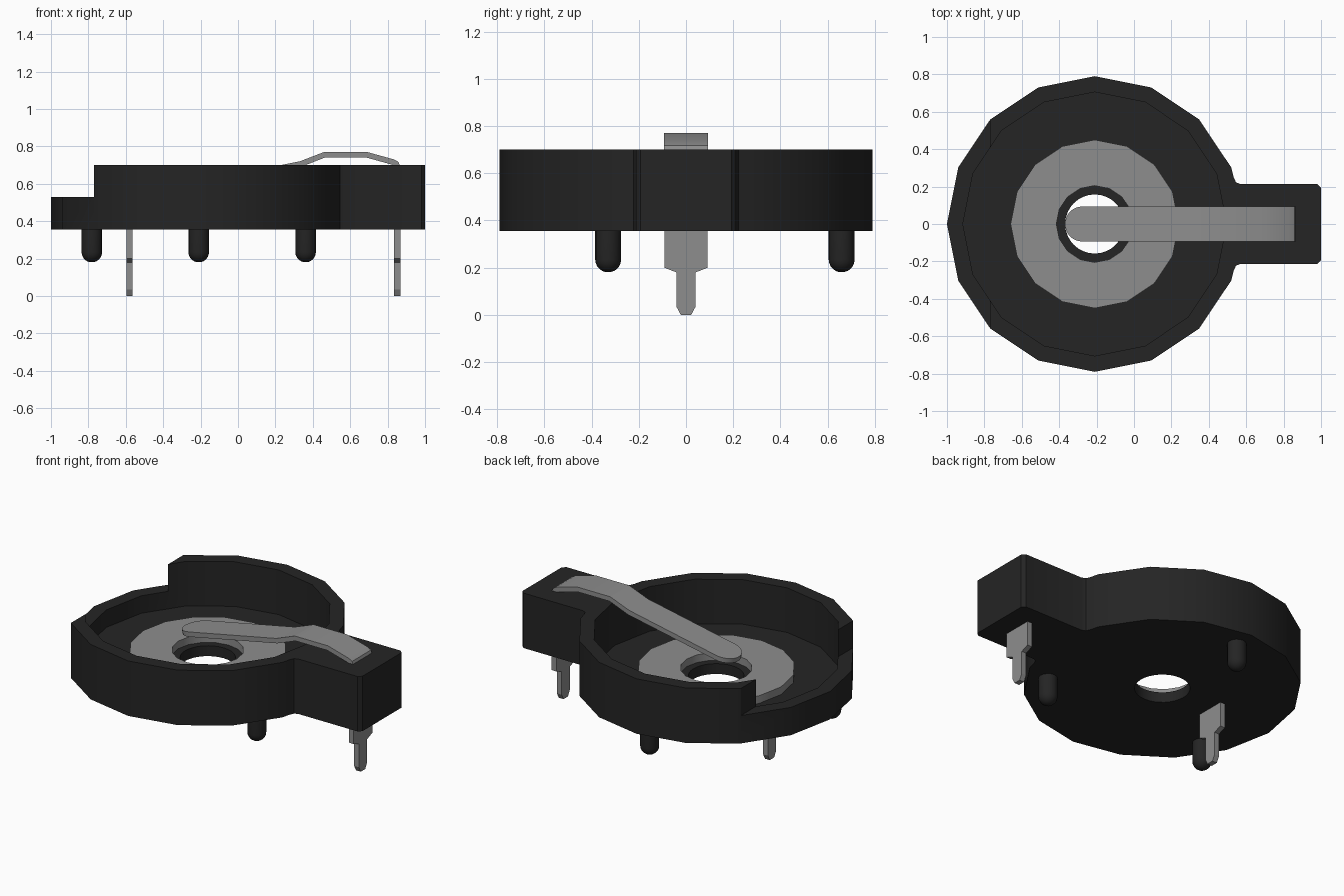
import bpy, bmesh, math

cube = bpy.data.objects.get("Cube")
if cube:
    bpy.data.objects.remove(cube, do_unlink=True)

CX = -0.21            # centre of the round cup
BOTTOM, TOP = 0.355, 0.70
FLOOR = 0.42


def material(name, value, rough):
    m = bpy.data.materials.new(name)
    m.use_nodes = True
    col = (value, value, value, 1)
    m.diffuse_color = col
    bsdf = m.node_tree.nodes["Principled BSDF"]
    bsdf.inputs["Base Color"].default_value = col
    bsdf.inputs["Roughness"].default_value = rough
    return m


black = material("black plastic", 0.018, 0.6)
metal = material("grey metal", 0.27, 0.5)


def finish(name, bm, mat, recalc=True):
    if recalc:
        bmesh.ops.recalc_face_normals(bm, faces=bm.faces)
    me = bpy.data.meshes.new(name)
    bm.to_mesh(me)
    bm.free()
    ob = bpy.data.objects.new(name, me)
    bpy.context.collection.objects.link(ob)
    if mat:
        me.materials.append(mat)
    return ob


def activate(ob):
    bpy.ops.object.select_all(action='DESELECT')
    ob.select_set(True)
    bpy.context.view_layer.objects.active = ob


def smooth(ob, degrees=30):
    activate(ob)
    bpy.ops.object.shade_smooth_by_angle(angle=math.radians(degrees))


def prism(name, points, offset, mat=None):
    """Extrude a closed 3D outline along an offset vector."""
    bm = bmesh.new()
    face = bm.faces.new([bm.verts.new(p) for p in points])
    ext = bmesh.ops.extrude_face_region(bm, geom=[face])
    bmesh.ops.translate(bm, vec=offset,
                        verts=[v for v in ext["geom"] if isinstance(v, bmesh.types.BMVert)])
    return finish(name, bm, mat)


def circle(r, z, n=16):
    return [(CX + r * math.cos(2 * math.pi * i / n), r * math.sin(2 * math.pi * i / n), z)
            for i in range(n)]


def lathe(name, profile, x, y, n, mat, closed=False):
    """Revolve (radius, z) points around a vertical axis."""
    bm = bmesh.new()
    rings = [[bm.verts.new((x + r * math.cos(2 * math.pi * i / n),
                            y + r * math.sin(2 * math.pi * i / n), z)) for i in range(n)]
             for r, z in profile]
    pairs = list(zip(rings, rings[1:]))
    if closed:
        pairs.append((rings[-1], rings[0]))
    else:
        bm.faces.new(rings[0])
        bm.faces.new(rings[-1])
    for a, b in pairs:
        for i in range(n):
            j = (i + 1) % n
            bm.faces.new((a[i], a[j], b[j], b[i]))
    return finish(name, bm, mat)


def cut(ob, cutter):
    cutter.hide_render = True
    mod = ob.modifiers.new("cut", 'BOOLEAN')
    mod.operation = 'DIFFERENCE'
    mod.solver = 'EXACT'
    mod.object = cutter
    activate(ob)
    bpy.ops.object.modifier_apply(modifier=mod.name)
    bpy.data.objects.remove(cutter, do_unlink=True)


# Housing: sixteen-sided cup with a rectangular tab
tab = [(0.98, 0.213), (0.57, 0.213), (0.545, 0.223), (0.533, 0.25)]
half = [(1.0, 0.193)] + tab
outline = [(x, y, BOTTOM) for x, y in half]
outline += circle(0.79, BOTTOM)[1:]
outline += [(x, -y, BOTTOM) for x, y in reversed(half)]
housing = prism("housing", outline, (0, 0, TOP - BOTTOM), black)

# Cavity, centre hole and lowered rim on the open side
cut(housing, prism("cavity_cutter", circle(0.705, FLOOR), (0, 0, 0.5)))
cut(housing, prism("hole_cutter", circle(0.158, 0.2, 32), (0, 0, 0.5)))
notch = [(-1.2, -1, 0.53), (-0.77, -1, 0.53), (-0.77, 1, 0.53), (-1.2, 1, 0.53)]
cut(housing, prism("notch_cutter", notch, (0, 0, 0.5)))
smooth(housing)

# Lower contact ring lying on the cup floor
ring = lathe("contact_ring",
             [(0.205, FLOOR - 0.005), (0.45, FLOOR - 0.005), (0.45, 0.468), (0.205, 0.468)],
             CX, 0, 16, metal, closed=True)
smooth(ring)

# Upper spring contact: rounded tip, sloping arm, hump and folded end
W = 0.094
rows = []
for i in range(7):
    a = math.radians(8 + 82 * i / 6)
    x = -0.275 - W * math.cos(a)
    rows.append((x, 0.72 + (x - 0.33) * 0.2, W * math.sin(a)))
rows += [(x, z, W) for x, z in [(0.33, 0.72), (0.46, 0.77), (0.69, 0.77),
                                (0.835, 0.73), (0.858, 0.717), (0.868, 0.69), (0.868, 0.65)]]
bm = bmesh.new()
edges = [(bm.verts.new((x, -w, z)), bm.verts.new((x, w, z))) for x, z, w in rows]
for (a, b), (c, d) in zip(edges, edges[1:]):
    bm.faces.new((a, c, d, b))
spring = finish("spring_contact", bm, metal, recalc=False)
mod = spring.modifiers.new("thickness", 'SOLIDIFY')
mod.thickness = 0.03
mod.offset = -1
activate(spring)
bpy.ops.object.modifier_apply(modifier=mod.name)
smooth(spring, 20)

# Solder pins
pin_half = [(0.022, 0.0), (0.041, 0.035), (0.041, 0.18), (0.092, 0.2), (0.092, 0.375)]
for name, x in (("cup_pin", -0.597), ("tab_pin", 0.835)):
    pts = [(x, y, z) for y, z in pin_half] + [(x, -y, z) for y, z in reversed(pin_half)]
    prism(name, pts, (0.033, 0, 0), metal)

# Three locating pegs with rounded ends
R = 0.055
peg_profile = [(R, BOTTOM + 0.01)]
for i in range(6):
    a = math.radians(80 * i / 5)
    peg_profile.append((R * math.cos(a), 0.235 - R * math.sin(a)))
for k, deg in enumerate((90, 210, 330)):
    a = math.radians(deg)
    peg = lathe(f"locating_peg_{k + 1}", peg_profile,
                CX + 0.66 * math.cos(a), 0.66 * math.sin(a), 16, black)
    smooth(peg, 40)
